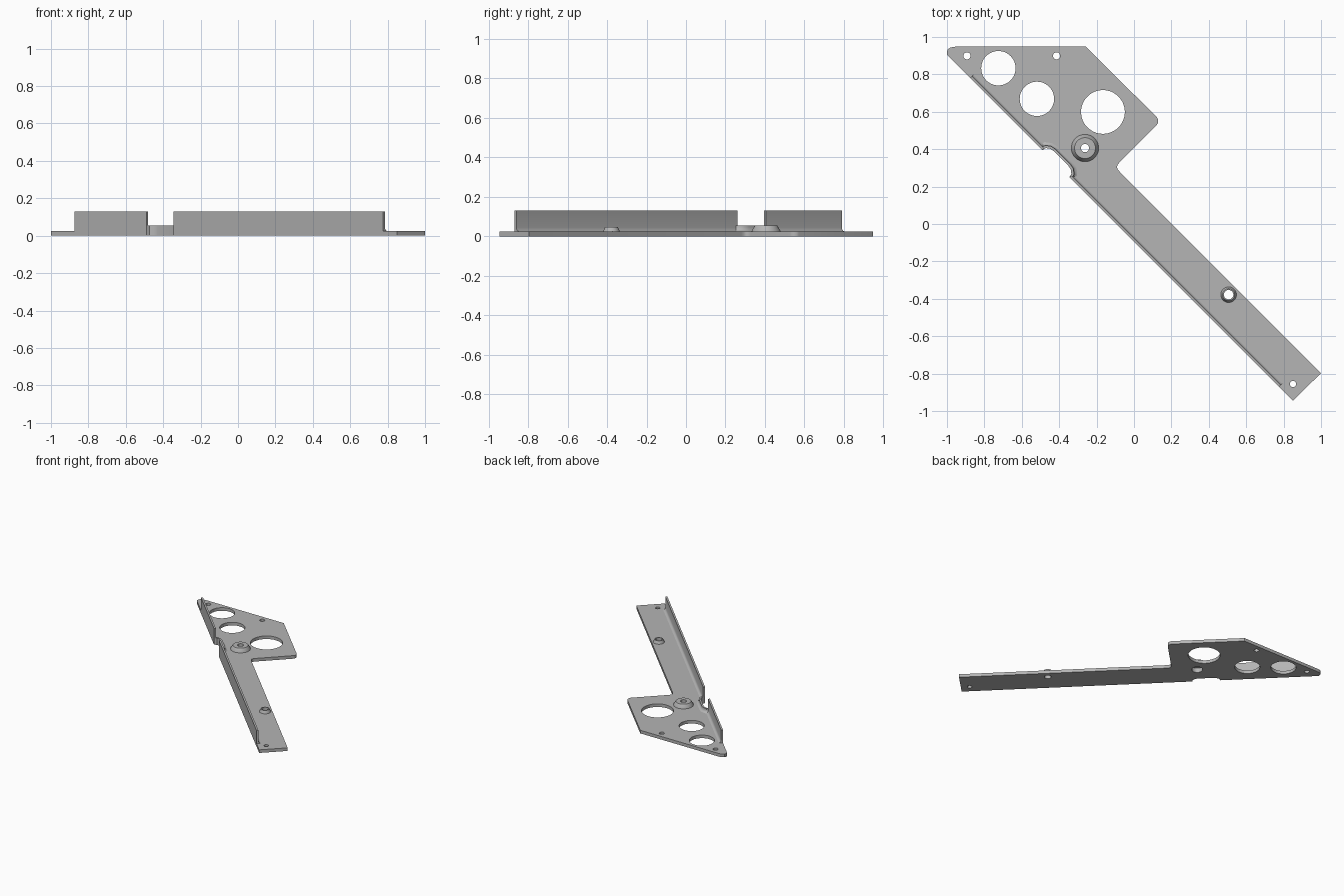
import bpy, bmesh, math
from mathutils import Vector

cube = bpy.data.objects.get("Cube")
if cube:
    bpy.data.objects.remove(cube, do_unlink=True)

grey = bpy.data.materials.new("sheet_grey")
grey.use_nodes = True
colour = (0.46, 0.46, 0.46, 1)
grey.diffuse_color = colour
grey.node_tree.nodes["Principled BSDF"].inputs["Base Color"].default_value = colour

T = 0.025  # sheet thickness


def add_object(name, mesh):
    obj = bpy.data.objects.new(name, mesh)
    bpy.context.collection.objects.link(obj)
    mesh.materials.clear()
    mesh.materials.append(grey)
    return obj


def from_bmesh(name, bm):
    bmesh.ops.recalc_face_normals(bm, faces=bm.faces)
    mesh = bpy.data.meshes.new(name)
    bm.to_mesh(mesh)
    bm.free()
    return add_object(name, mesh)


def smooth(obj):
    bpy.ops.object.select_all(action='DESELECT')
    obj.select_set(True)
    bpy.context.view_layer.objects.active = obj
    bpy.ops.object.shade_smooth_by_angle(angle=math.radians(35))


def circle(x, y, r, n=48):
    return [(x + r * math.cos(2 * math.pi * i / n),
             y + r * math.sin(2 * math.pi * i / n)) for i in range(n)]


def sheet(name, loops):
    """Flat plate: first loop is the outline, the rest are holes."""
    curve = bpy.data.curves.new(name, 'CURVE')
    curve.dimensions = '2D'
    curve.fill_mode = 'BOTH'
    curve.extrude = T / 2
    for loop in loops:
        spline = curve.splines.new('POLY')
        spline.points.add(len(loop) - 1)
        for point, (x, y) in zip(spline.points, loop):
            point.co = (x, y, 0, 1)
        spline.use_cyclic_u = True
    temp = bpy.data.objects.new(name + "_curve", curve)
    bpy.context.collection.objects.link(temp)
    bpy.context.view_layer.update()
    graph = bpy.context.evaluated_depsgraph_get()
    mesh = bpy.data.meshes.new_from_object(temp.evaluated_get(graph))
    bpy.data.objects.remove(temp, do_unlink=True)
    for v in mesh.vertices:
        v.co.z += T / 2
    return add_object(name, mesh)


def upright(name, path, height):
    """Thin wall with a bend fillet, swept along the plate edge, inside on its left."""
    wall, foot = 0.014, 0.031
    profile = [(0, 0.015), (0, height), (wall, height), (wall, 0.044),
               (0.017, 0.035), (0.023, 0.028), (foot, T), (foot, 0.015)]
    pts = [Vector(p) for p in path]
    bm = bmesh.new()
    rings = []
    for i, p in enumerate(pts):
        sides = []
        for a, b in zip(pts[max(i - 1, 0):i + 1], pts[max(i - 1, 0) + 1:i + 2]):
            d = (b - a).normalized()
            sides.append(Vector((-d.y, d.x)))
        n = sum(sides, Vector((0, 0))).normalized()
        n /= n.dot(sides[0])
        rings.append([bm.verts.new((p.x + n.x * o, p.y + n.y * o, z)) for o, z in profile])
    count = len(profile)
    for r, s in zip(rings, rings[1:]):
        for k in range(count):
            m = (k + 1) % count
            bm.faces.new((r[k], r[m], s[m], s[k]))
    bm.faces.new(rings[0])
    bm.faces.new(rings[-1])
    smooth(from_bmesh(name, bm))


def boss(name, x, y, profile, n=48):
    """Raised ring turned from a closed (radius, z) profile."""
    bm = bmesh.new()
    rings = [[bm.verts.new((px, py, z)) for px, py in circle(x, y, r, n)]
             for r, z in profile]
    for r, s in zip(rings, rings[1:] + rings[:1]):
        for k in range(n):
            m = (k + 1) % n
            bm.faces.new((r[k], r[m], s[m], s[k]))
    smooth(from_bmesh(name, bm))


# Plate outline with the relief notch in its long edge
notch = [(-0.49, 0.395), (-0.472, 0.406), (-0.45, 0.403), (-0.43, 0.39),
         (-0.35, 0.31), (-0.337, 0.29), (-0.335, 0.268), (-0.345, 0.25)]
outline = [(-1, 0.905)] + notch + [
    (0.85, -0.945), (1, -0.797),
    (-0.078, 0.281), (-0.088, 0.294), (-0.091, 0.305), (-0.088, 0.316), (-0.078, 0.329),
    (0.121, 0.528), (0.128, 0.54), (0.128, 0.56), (0.121, 0.572),
    (-0.257, 0.948), (-0.955, 0.948), (-0.98, 0.944), (-0.995, 0.934), (-1, 0.92)]

big_boss, small_boss = (-0.262, 0.406), (0.506, -0.378)
holes = [(-0.725, 0.833, 0.092), (-0.519, 0.669, 0.092), (-0.166, 0.599, 0.117),
         (-0.893, 0.899, 0.019), (-0.414, 0.899, 0.019), (0.85, -0.855, 0.017),
         (*big_boss, 0.04), (*small_boss, 0.025)]
smooth(sheet("base_plate", [outline] + [circle(*h) for h in holes]))

# Upright flanges and the low lip round the notch
upright("short_flange", [(-0.875, 0.78), notch[0]], 0.13)
upright("long_flange", [notch[-1], (0.775, -0.87)], 0.13)
upright("notch_lip", notch, 0.055)

# Embossed mounting points
boss("large_boss", *big_boss, [(0.074, 0.02), (0.072, 0.03), (0.056, 0.055), (0.022, 0.055),
                               (0.022, 0.035), (0.04, 0.035), (0.04, 0.02)])
boss("small_boss", *small_boss, [(0.043, 0.02), (0.041, 0.028), (0.032, 0.048),
                                 (0.025, 0.048), (0.025, 0.02)])
